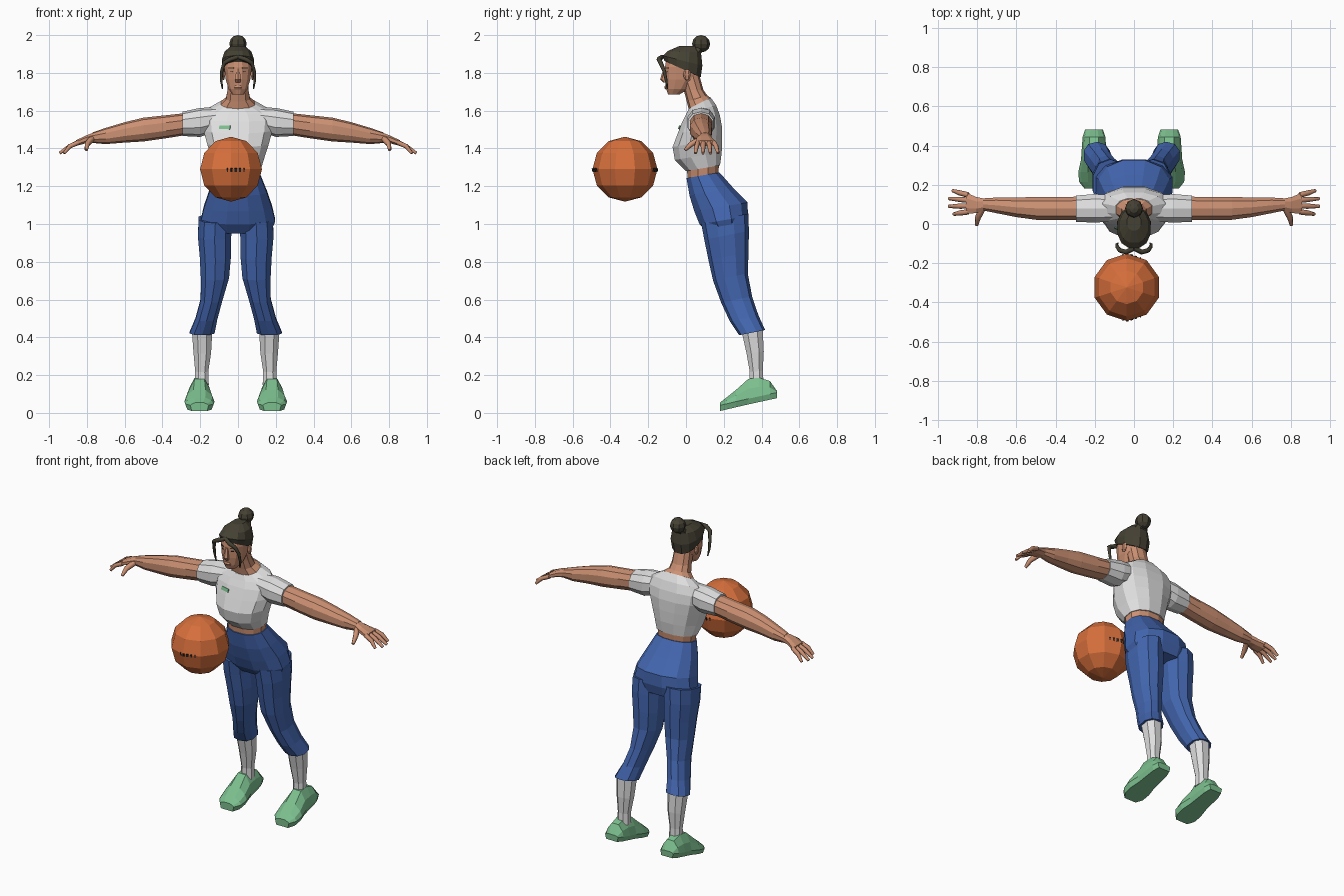
import bpy, bmesh, math
from mathutils import Vector, Matrix
from mathutils.bvhtree import BVHTree

if "Cube" in bpy.data.objects:
    bpy.data.objects.remove(bpy.data.objects["Cube"])


def material(name, r, g, b):
    m = bpy.data.materials.new(name)
    m.use_nodes = True
    m.diffuse_color = (r, g, b, 1)
    bsdf = next(n for n in m.node_tree.nodes if n.type == "BSDF_PRINCIPLED")
    bsdf.inputs["Base Color"].default_value = (r, g, b, 1)
    bsdf.inputs["Roughness"].default_value = 0.8
    return m


skin = material("skin", 0.60, 0.28, 0.17)
white = material("off_white", 0.74, 0.74, 0.74)
blue = material("blue_cloth", 0.055, 0.13, 0.42)
green = material("green", 0.20, 0.52, 0.27)
dark_hair = material("dark_hair", 0.06, 0.053, 0.034)
orange = material("orange", 0.68, 0.16, 0.045)
dark = material("dark_mark", 0.02, 0.02, 0.02)


def finish(name, bm, *mats):
    bmesh.ops.recalc_face_normals(bm, faces=bm.faces)
    mesh = bpy.data.meshes.new(name)
    bm.to_mesh(mesh)
    bm.free()
    for m in mats:
        mesh.materials.append(m)
    ob = bpy.data.objects.new(name, mesh)
    bpy.context.collection.objects.link(ob)
    return ob


def bridge(bm, rings):
    """Skin a list of equal point loops and cap both ends."""
    loops = [[bm.verts.new(p) for p in ring] for ring in rings]
    n = len(loops[0])
    for a, b in zip(loops, loops[1:]):
        for i in range(n):
            j = (i + 1) % n
            bm.faces.new((a[i], a[j], b[j], b[i]))
    bm.faces.new(loops[0])
    bm.faces.new(loops[-1])


def loft(name, mat, rings, tilt=0.0, sides=12, axis="z", side=1, shift=0.0):
    """Rings are (x, y, z, radius, radius[, tilt]); tilt raises the back."""
    def soft(v):
        return math.copysign(abs(v) ** 0.88, v)
    loops = []
    for x, y, z, ra, rb, *own in rings:
        t = own[0] if own else tilt
        loop = []
        for i in range(sides):
            a = math.tau * (i + 0.5) / sides
            u, v = soft(math.cos(a)) * ra, soft(math.sin(a)) * rb
            p = (x + u, y + v, z + t * v) if axis == "z" else (x, y + u, z + v)
            loop.append((p[0] * side + shift, p[1], p[2]))
        loops.append(loop)
    bm = bmesh.new()
    bridge(bm, loops)
    return finish(name, bm, mat)


def tube(name, mat, points, depth, side=1):
    """Tapered strand; points are (x, y, z, thickness)."""
    cu = bpy.data.curves.new(name, "CURVE")
    cu.dimensions = "3D"
    cu.bevel_depth = depth
    cu.bevel_resolution = 1
    cu.use_fill_caps = True
    sp = cu.splines.new("POLY")
    sp.points.add(len(points) - 1)
    for p, (x, y, z, r) in zip(sp.points, points):
        p.co = (x * side, y, z, 1)
        p.radius = r
    cu.materials.append(mat)
    ob = bpy.data.objects.new(name, cu)
    bpy.context.collection.objects.link(ob)


def ball(name, mat, centre, scale, segments=8, rings=6):
    bm = bmesh.new()
    bmesh.ops.create_uvsphere(bm, u_segments=segments, v_segments=rings, radius=1,
                              matrix=Matrix.LocRotScale(Vector(centre), None, Vector(scale)))
    return finish(name, bm, mat)


def plate(name, mat, target, x, z, width, height, facing=-1):
    """Thin plate laid on the target's front (-1) or back (1) surface."""
    me = target.data
    tree = BVHTree.FromPolygons([v.co for v in me.vertices], [p.vertices for p in me.polygons])
    hit, normal, _, _ = tree.ray_cast(Vector((x, 2 * facing, z)), Vector((0, -facing, 0)))
    bm = bmesh.new()
    m = (Matrix.Translation(hit) @ normal.to_track_quat("Z", "Y").to_matrix().to_4x4()
         @ Matrix.Diagonal((width, height, 0.006, 1)))
    bmesh.ops.create_cube(bm, size=1, matrix=m)
    finish(name, bm, mat)


# Torso: shirt, bare waist, neck
shirt = loft("shirt", white, [
    (0, .09, 1.295, .125, .093), (0, .065, 1.36, .145, .128), (0, .06, 1.43, .168, .135),
    (0, .073, 1.5, .188, .12), (0, .08, 1.56, .195, .102),
    (0, .08, 1.605, .165, .082, .3), (0, .073, 1.64, .098, .06, .5)], tilt=.17)
loft("waist", skin, [(0, .09, 1.24, .115, .083), (0, .09, 1.31, .122, .088)], tilt=.17)
loft("neck", skin, [
    (0, .073, 1.638, .097, .059, .5), (0, .058, 1.665, .066, .054, .3),
    (0, .04, 1.71, .058, .052), (0, .015, 1.79, .055, .055)], sides=10)
plate("shirt_badge", green, shirt, -.07, 1.512, .06, .02)

# Trousers: hips and legs
loft("trouser_hips", blue, [
    (0, .09, 1.258, .122, .09), (0, .135, 1.17, .158, .12), (0, .185, 1.09, .186, .145),
    (0, .2, 1.02, .203, .132), (0, .215, .965, .18, .10)], tilt=.17)

LEG_SHIFT = -.012
for s, label in ((1, "left"), (-1, "right")):
    loft("trouser_leg_" + label, blue, [
        (.108, .205, 1.03, .092, .125), (.112, .215, .94, .092, .118),
        (.108, .225, .83, .086, .106), (.11, .235, .72, .078, .092), (.128, .268, .6, .06, .082),
        (.155, .308, .5, .06, .076), (.178, .35, .425, .069, .069)],
        tilt=.2, sides=10, side=s, shift=LEG_SHIFT)
    loft("sock_" + label, white, [
        (.178, .35, .44, .058, .06), (.177, .366, .32, .05, .049),
        (.18, .372, .22, .037, .037), (.18, .374, .15, .04, .04)],
        tilt=.1, sides=8, side=s, shift=LEG_SHIFT)

    # Shoe: cross-sections from heel to toe, sole band at fixed height
    stations = [(.482, .078, .115, .045), (.445, .07, .168, .058), (.39, .058, .186, .062),
                (.33, .045, .18, .066), (.265, .03, .122, .08), (.215, .018, .082, .076),
                (.18, .01, .055, .048)]
    loops = []
    for y, low, top, w in stations:
        half = [(.85 * w, low), (w, low + .03),
                (.84 * w, low + .03 + .5 * (top - low - .03)), (.4 * w, top)]
        section = half + [(-u, z) for u, z in reversed(half)]
        loops.append([(s * .192 + LEG_SHIFT + u, y, z) for u, z in section])
    bm = bmesh.new()
    bridge(bm, loops)
    bm.verts.ensure_lookup_table()
    for f in bm.faces:
        on_upper = all(v.index % 8 in (1, 2, 3, 4, 5, 6) for v in f.verts)
        f.material_index = int(on_upper and f.calc_center_median().y < .31)
    finish("shoe_" + label, bm, green, white)

    # Sleeve, arm and hand
    loft("sleeve_" + label, white, [
        (.11, .08, 1.555, .07, .062), (.2, .08, 1.538, .076, .077), (.295, .078, 1.53, .07, .064)],
        sides=10, axis="x", side=s)
    loft("arm_" + label, skin, [
        (.27, .08, 1.53, .062, .058), (.38, .08, 1.515, .061, .061), (.5, .08, 1.5, .061, .063),
        (.6, .085, 1.485, .052, .054), (.7, .095, 1.466, .042, .043), (.77, .1, 1.457, .032, .028)],
        sides=10, axis="x", side=s)
    loft("palm_" + label, skin, [
        (.765, .1, 1.457, .032, .028), (.805, .097, 1.448, .044, .022),
        (.858, .106, 1.428, .058, .016)], sides=8, axis="x", side=s)
    for i, (root, tip, reach) in enumerate([(.062, .05, .92), (.092, .09, .945),
                                            (.121, .13, .945), (.148, .17, .925)]):
        tube(f"finger_{i + 1}_{label}", skin, [
            (.845, root, 1.432, 1), (.89, (root + tip) / 2, 1.412, .95), (reach, tip, 1.375, .6)],
            .014, s)
    tube("thumb_" + label, skin, [
        (.775, .078, 1.45, 1.2), (.797, .03, 1.425, 1), (.803, -.005, 1.392, .6)], .015, s)

    # Ear, eyebrow side and loose strand of hair
    ball("ear_" + label, skin, (s * .077, .005, 1.79), (.01, .02, .03), 6, 4)
    tube("strand_" + label, dark_hair, [
        (0, -.125, 1.885, 1), (.04, -.143, 1.873, 1.1), (.072, -.135, 1.855, 1),
        (.086, -.115, 1.81, .8), (.089, -.105, 1.76, .6), (.082, -.098, 1.715, .3)], .012, s)

# Head and face
head = loft("head", skin, [
    (0, -.065, 1.685, .03, .03), (0, -.045, 1.715, .052, .062), (0, -.028, 1.765, .067, .085),
    (0, -.022, 1.83, .075, .092), (0, -.018, 1.88, .07, .088)], sides=12)
loft("nose", skin, [
    (0, -.112, 1.822, .009, .008), (0, -.116, 1.765, .018, .021), (0, -.108, 1.748, .014, .012)],
    sides=6)
loft("lips", skin, [(0, -.1, 1.712, .018, .008), (0, -.104, 1.722, .024, .012),
                    (0, -.104, 1.733, .016, .008)], sides=8)
for s, label in ((1, "left"), (-1, "right")):
    plate("eyebrow_" + label, dark_hair, head, s * .036, 1.826, .034, .006)
    plate("eye_" + label, dark, head, s * .034, 1.806, .018, .005)

# Hair: cap sloping down to the nape, bun on its band
loft("hair_cap", dark_hair, [
    (0, -.018, 1.82, .079, .099, -.45), (0, -.018, 1.865, .087, .108, -.25),
    (0, -.008, 1.912, .073, .09, -.05), (0, .01, 1.943, .036, .045, 0)])
loft("bun_band", dark_hair, [(0, .045, 1.9, .05, .035), (0, .07, 1.935, .035, .03)], sides=8)
ball("bun", dark_hair, (0, .08, 1.954), (.046, .048, .046), 8, 6)

# Ball with small dark marks on the front and back
game_ball = ball("ball", orange, (-.037, -.323, 1.29), (.172, .172, .172), 10, 6)
for facing in (-1, 1):
    for i, size in enumerate((.006, .01, .014, .01, .006)):
        plate(f"ball_mark_{i + 1}_{'front' if facing < 0 else 'back'}", dark, game_ball,
              -.012 + (i - 2) * .022, 1.286, size, .018, facing)
